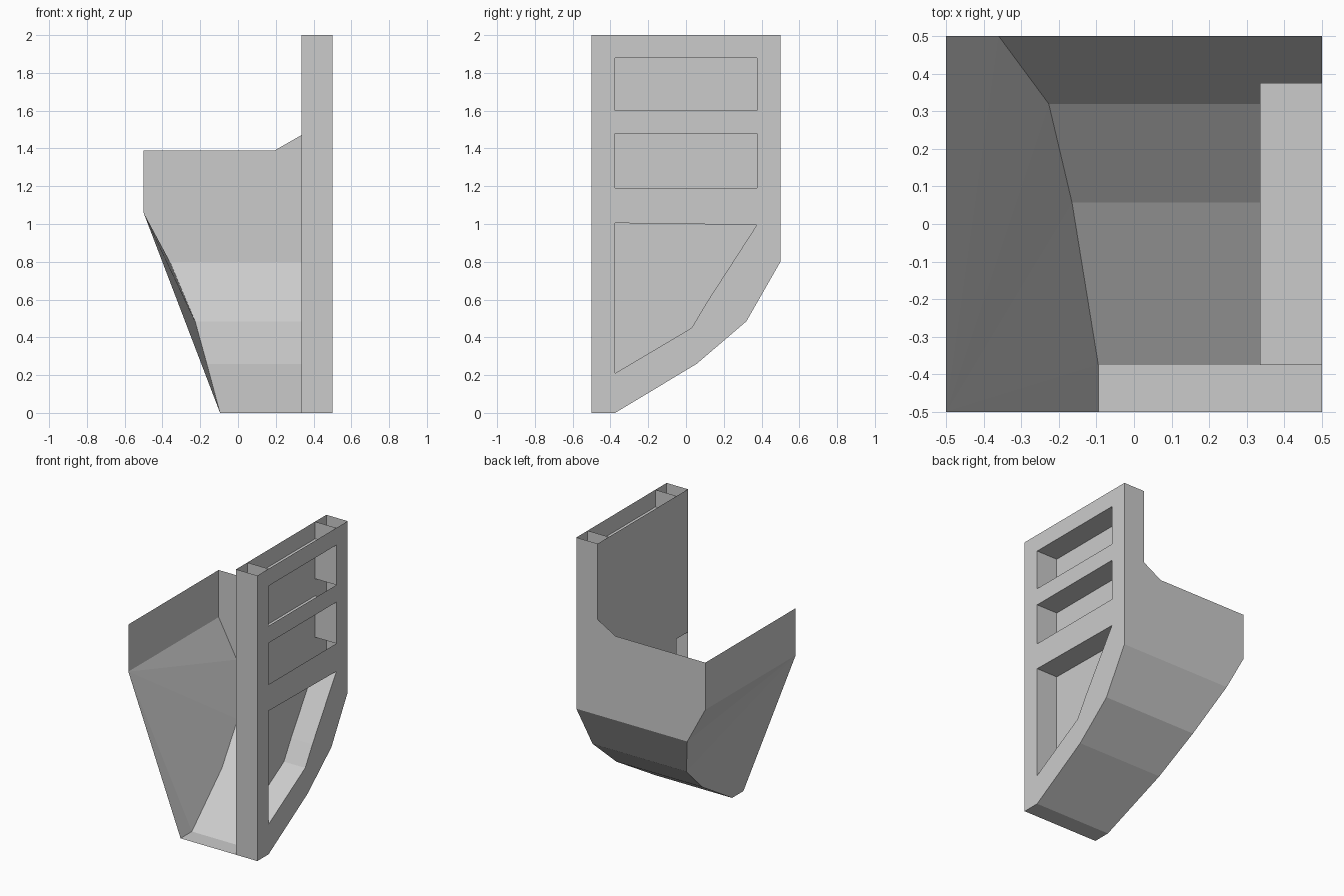
import bpy, bmesh

if "Cube" in bpy.data.objects:
    bpy.data.objects.remove(bpy.data.objects["Cube"])

XI, XO = 0.335, 0.5          # inner and outer face of the frame
W = 0.375                    # half width of the openings


def finish(name, bm):
    bmesh.ops.remove_doubles(bm, verts=bm.verts[:], dist=1e-4)
    bmesh.ops.recalc_face_normals(bm, faces=bm.faces[:])
    me = bpy.data.meshes.new(name)
    bm.to_mesh(me)
    bm.free()
    ob = bpy.data.objects.new(name, me)
    bpy.context.collection.objects.link(ob)
    return ob


def sheet(bm, pts):
    bm.faces.new([bm.verts.new(p) for p in pts])


def strip(bm, a, b):
    for i in range(len(a) - 1):
        sheet(bm, [a[i], a[i + 1], b[i + 1], b[i]])


def side(pts, x):
    return [(x, y, z) for y, z in pts]


# profiles in (y, z)
belly = [(-0.5, 0), (-W, 0), (0.057, 0.26), (0.32, 0.485), (0.5, 0.8)]
outline = belly + [(0.5, 2), (-0.5, 2)]
slots = [(1.6, 1.88), (1.19, 1.48)]
lower_window = [(-W, 1.005), (-W, 0.21), (0.03, 0.45), (0.11, 0.585), (W, 0.995)]

# outer frame plate with its three openings
bm = bmesh.new()
edges = []
loops = [outline, lower_window]
loops += [[(-W, a), (W, a), (W, b), (-W, b)] for a, b in slots]
for loop in loops:
    vs = [bm.verts.new(p) for p in side(loop, XO)]
    edges += [bm.edges.new((vs[i - 1], vs[i])) for i in range(len(vs))]
bmesh.ops.triangle_fill(bm, edges=edges, use_beauty=True, use_dissolve=False)
finish("outer_frame_plate", bm)

# inner plate, closing the upper half and the lower window recess
bm = bmesh.new()
sheet(bm, side([(-0.5, 1), (0.5, 1), (0.5, 2), (-0.5, 2)], XI))
sheet(bm, side(lower_window, XI))
finish("inner_frame_plate", bm)

# recess linings: side walls and ceilings of the slots
for i, (a, b) in enumerate(slots):
    bm = bmesh.new()
    path = [(-W, a), (-W, b), (W, b), (W, a)]
    strip(bm, side(path, XI), side(path, XO))
    if i == 0:
        for y in (-W, W):
            strip(bm, side([(y, b), (y, 2)], XI), side([(y, b), (y, 2)], XO))
    finish(f"slot_lining_{i + 1}", bm)
bm = bmesh.new()
ring = lower_window + lower_window[:1]
strip(bm, side(ring, XI), side(ring, XO))
finish("lower_window_lining", bm)

# front post of the frame
bm = bmesh.new()
sheet(bm, [(XI, -0.5, 0), (XO, -0.5, 0), (XO, -0.5, 2), (XI, -0.5, 2)])
finish("front_post", bm)

# hull: belly strips, back wall, left wall and sloping cheek
bm = bmesh.new()
left_x = [-0.095, -0.095, -0.165, -0.227, -0.36]
rim = [(x, y, z) for x, (y, z) in zip(left_x, belly)]
strip(bm, rim, side(belly, XO))
back = [(-0.36, 0.8), (XO, 0.8), (XO, 2), (XI, 2), (XI, 1.47),
        (0.195, 1.39), (-0.5, 1.39), (-0.5, 1.06)]
sheet(bm, [(x, 0.5, z) for x, z in back])
sheet(bm, side([(-0.5, 1.06), (0.5, 1.06), (0.5, 1.39), (-0.5, 1.39)], -0.5))
apex = (-0.5, -0.5, 1.06)
cheek = rim + [(-0.5, 0.5, 1.06)]
for p, q in zip(cheek, cheek[1:]):
    sheet(bm, [apex, p, q])
finish("hull_shell", bm)
